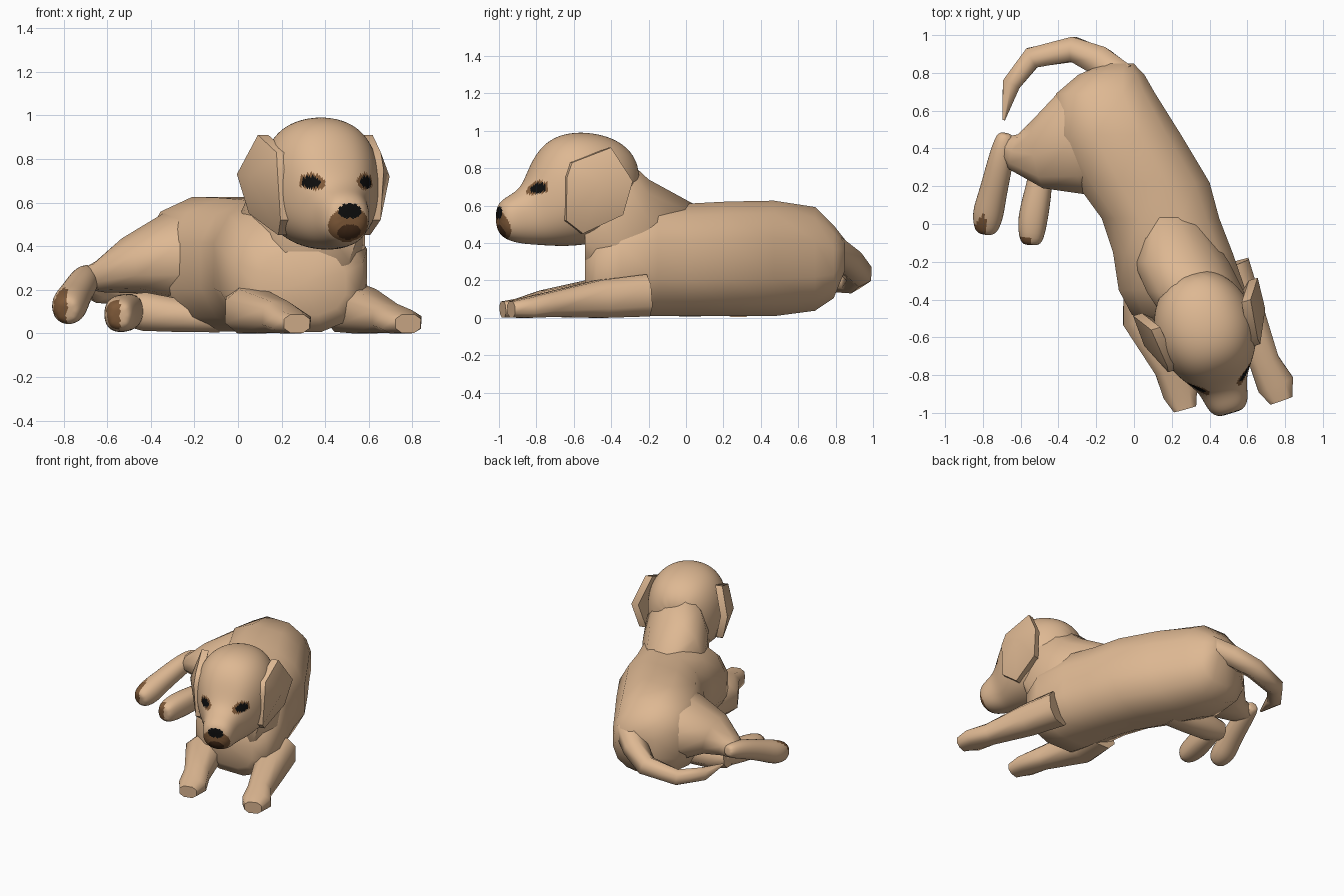
import bpy, bmesh, math
from mathutils import Vector

if "Cube" in bpy.data.objects:
    bpy.data.objects.remove(bpy.data.objects["Cube"])

def material(name, rgb):
    m = bpy.data.materials.new(name)
    m.diffuse_color = (*rgb, 1)
    m.use_nodes = True
    m.node_tree.nodes["Principled BSDF"].inputs["Base Color"].default_value = m.diffuse_color
    return m

MATS = [material("tan fur", (0.73, 0.48, 0.29)),
        material("brown skin", (0.21, 0.10, 0.04)),
        material("dark brown mouth", (0.06, 0.025, 0.01)),
        material("black nose and eyes", (0.004, 0.004, 0.004))]

# Head frame: turned a little to the dog's left; r = sideways, f = forward
S, C = math.sin(math.radians(17)), math.cos(math.radians(17))
def head_point(r, f, z):
    return Vector((0.36 + r * C + f * S, -0.5 + r * S - f * C, z))
def head_local(p):
    x, y = p.x - 0.36, p.y + 0.5
    return x * C + y * S, x * S - y * C, p.z

def finish(name, bm, smooth=0, sharp=65):
    bmesh.ops.recalc_face_normals(bm, faces=bm.faces[:])
    me = bpy.data.meshes.new(name)
    bm.to_mesh(me)
    bm.free()
    ob = bpy.data.objects.new(name, me)
    bpy.context.scene.collection.objects.link(ob)
    for m in MATS:
        me.materials.append(m)
    if smooth:
        mod = ob.modifiers.new("rounding", 'SUBSURF')
        mod.levels = smooth
        new = bpy.data.meshes.new_from_object(
            ob.evaluated_get(bpy.context.evaluated_depsgraph_get()))
        ob.modifiers.clear()
        ob.data = new
    for p in ob.data.polygons:
        p.use_smooth = True
    ob.data.set_sharp_from_angle(angle=math.radians(sharp))
    return ob

def oval(n, power):
    """Unit superellipse points."""
    for i in range(n):
        a = 2 * math.pi * (i + 0.5) / n
        c, s = math.cos(a), math.sin(a)
        yield (math.copysign(abs(c) ** (2 / power), c),
               math.copysign(abs(s) ** (2 / power), s))

def loft(name, rings, smooth=0):
    bm = bmesh.new()
    rows = [[bm.verts.new((p.x, p.y, max(p.z, 0))) for p in ring] for ring in rings]
    n = len(rows[0])
    for a, b in zip(rows, rows[1:]):
        for i in range(n):
            j = (i + 1) % n
            bm.faces.new((a[i], a[j], b[j], b[i]))
    for row in (rows[0], rows[-1]):
        mid = bm.verts.new(sum((v.co for v in row), Vector()) / n)
        for i in range(n):
            bm.faces.new((row[i], row[(i + 1) % n], mid))
    return finish(name, bm, smooth)

def slices(name, rows, n=12, power=2.5):
    """Loft through upright slices: (y, x0, x1, z0, z1)."""
    loft(name, [[Vector(((x0 + x1) / 2 + u * (x1 - x0) / 2, y,
                         (z0 + z1) / 2 + v * (z1 - z0) / 2))
                 for u, v in oval(n, power)] for y, x0, x1, z0, z1 in rows])

def limb(name, pts, n=8, power=2.2, smooth=0):
    """Tube along a path: (x, y, z, half width, half height)."""
    cs = [Vector(p[:3]) for p in pts]
    rings = []
    for i, p in enumerate(pts):
        t = (cs[min(i + 1, len(cs) - 1)] - cs[max(i - 1, 0)]).normalized()
        side = t.cross(Vector((0, 0, 1))).normalized()
        up = side.cross(t)
        rings.append([cs[i] + side * u * p[3] + up * v * p[4]
                      for u, v in oval(n, power)])
    return loft(name, rings, smooth)

def paint(ob, rule):
    for p in ob.data.polygons:
        p.material_index = rule(p.center, p.normal)

# Body, lying flat on the ground
slices("body", [(0.85, -0.16, 0.0, 0.25, 0.42),
                (0.79, -0.30, 0.06, 0.10, 0.50),
                (0.69, -0.42, 0.12, 0.03, 0.60),
                (0.47, -0.44, 0.26, 0.0, 0.635),
                (0.22, -0.32, 0.41, 0.0, 0.63),
                (0.03, -0.18, 0.46, 0.0, 0.62),
                (-0.15, -0.12, 0.53, 0.0, 0.62),
                (-0.35, -0.09, 0.60, 0.0, 0.58),
                (-0.48, -0.02, 0.58, 0.0, 0.48),
                (-0.54, 0.10, 0.50, 0.08, 0.38)])

# Neck
slices("neck", [(0.05, 0.02, 0.34, 0.2, 0.61),
                (-0.20, -0.01, 0.51, 0.1, 0.75),
                (-0.36, 0.06, 0.59, 0.1, 0.90),
                (-0.54, 0.18, 0.56, 0.26, 0.80)], power=2.2)

# Head: (forward, half width, bottom, top)
HEAD = [(-0.24, 0.12, 0.55, 0.86), (-0.13, 0.24, 0.42, 0.97),
        (0.06, 0.29, 0.375, 1.01), (0.22, 0.245, 0.375, 0.98),
        (0.32, 0.17, 0.385, 0.87), (0.38, 0.13, 0.39, 0.70),
        (0.48, 0.115, 0.41, 0.65), (0.525, 0.075, 0.46, 0.61)]
head = loft("head", [[head_point(u * w, f, (a + b) / 2 + v * (b - a) / 2)
                      for u, v in oval(14, 2.3)] for f, w, a, b in HEAD], smooth=3)

def face_colour(c, n):
    r, f, z = head_local(c)
    inside = lambda r0, z0, a, b: ((r - r0) / a) ** 2 + ((z - z0) / b) ** 2 < 1
    if f > 0.4:                                   # nose and mouth
        if inside(0, 0.56, 0.055, 0.036):
            return 3
        if inside(0, 0.465, 0.055, 0.035):
            return 2
        if inside(0, 0.50, 0.095, 0.08):
            return 1
    elif f > 0.15:                                # eyes
        r = abs(r)
        if inside(0.132, 0.695, 0.036, 0.028):
            return 3
        if inside(0.127, 0.695, 0.05, 0.038):
            return 1
    return 0
paint(head, face_colour)

# Drooping ears, mirrored: (forward, height, sideways)
EAR = [(0.19, 0.83, 0.25), (0.22, 0.75, 0.255), (0.22, 0.52, 0.24), (0.12, 0.45, 0.22),
       (-0.08, 0.55, 0.30), (-0.12, 0.73, 0.345), (-0.02, 0.91, 0.275)]
for name, sgn in (("left_ear", 1), ("right_ear", -1)):
    bm = bmesh.new()
    outer = [bm.verts.new(head_point(sgn * r, f, z)) for f, z, r in EAR]
    inner = [bm.verts.new(head_point(sgn * (r - 0.05), f, z)) for f, z, r in EAR]
    top = bm.verts.new(head_point(sgn * 0.335, 0.05, 0.72))
    back = bm.verts.new(head_point(sgn * 0.25, 0.05, 0.70))
    for i in range(len(EAR)):
        j = (i + 1) % len(EAR)
        bm.faces.new((outer[i], outer[j], top))
        bm.faces.new((inner[i], inner[j], back))
        bm.faces.new((outer[i], outer[j], inner[j], inner[i]))
    finish(name, bm, sharp=50)

# Front legs stretched forward
limb("right_front_leg", [(0.06, -0.28, 0.12, 0.12, 0.12), (0.06, -0.50, 0.10, 0.13, 0.11),
                         (0.19, -0.76, 0.075, 0.09, 0.075), (0.245, -0.89, 0.05, 0.10, 0.055),
                         (0.27, -0.98, 0.045, 0.065, 0.045)], power=2.6)
limb("left_front_leg", [(0.50, -0.22, 0.12, 0.12, 0.12), (0.58, -0.45, 0.10, 0.11, 0.11),
                        (0.69, -0.73, 0.07, 0.085, 0.07), (0.75, -0.85, 0.05, 0.105, 0.06),
                        (0.78, -0.935, 0.045, 0.065, 0.045)], power=2.6)

# Upper hind leg: thigh, then foot with a brown pad
limb("right_thigh", [(-0.08, 0.47, 0.34, 0.29, 0.27), (-0.33, 0.43, 0.34, 0.29, 0.21),
                     (-0.50, 0.37, 0.31, 0.19, 0.13), (-0.63, 0.38, 0.26, 0.10, 0.075),
                     (-0.70, 0.42, 0.25, 0.05, 0.05)], n=10)
foot = limb("right_hind_foot", [(-0.68, 0.48, 0.27, 0.05, 0.05), (-0.70, 0.36, 0.25, 0.075, 0.075),
                                (-0.75, 0.15, 0.17, 0.08, 0.08), (-0.775, 0.05, 0.125, 0.095, 0.095),
                                (-0.785, -0.05, 0.10, 0.065, 0.07)], smooth=2)
paint(foot, lambda c, n: int(c.y < 0.1 and n.y < -0.25 and c.x < -0.785))

# Lower hind leg, tucked under the body
limb("left_shin", [(-0.08, 0.28, 0.07, 0.10, 0.07), (-0.25, 0.28, 0.08, 0.10, 0.08),
                   (-0.43, 0.28, 0.10, 0.09, 0.095), (-0.55, 0.28, 0.11, 0.06, 0.07)])
foot = limb("left_hind_foot", [(-0.49, 0.34, 0.11, 0.06, 0.07), (-0.50, 0.20, 0.10, 0.075, 0.09),
                               (-0.54, 0.02, 0.09, 0.09, 0.095), (-0.545, -0.11, 0.08, 0.065, 0.075)],
            power=2.6, smooth=2)
paint(foot, lambda c, n: int(c.y < 0 and n.y < -0.3 and c.x < -0.54))

# Tail curling round to the side
limb("tail", [(-0.06, 0.76, 0.38, 0.10, 0.09), (-0.18, 0.86, 0.31, 0.09, 0.08),
              (-0.32, 0.925, 0.235, 0.075, 0.075), (-0.54, 0.88, 0.19, 0.065, 0.06),
              (-0.65, 0.74, 0.19, 0.055, 0.05), (-0.69, 0.55, 0.20, 0.008, 0.008)], n=6)
